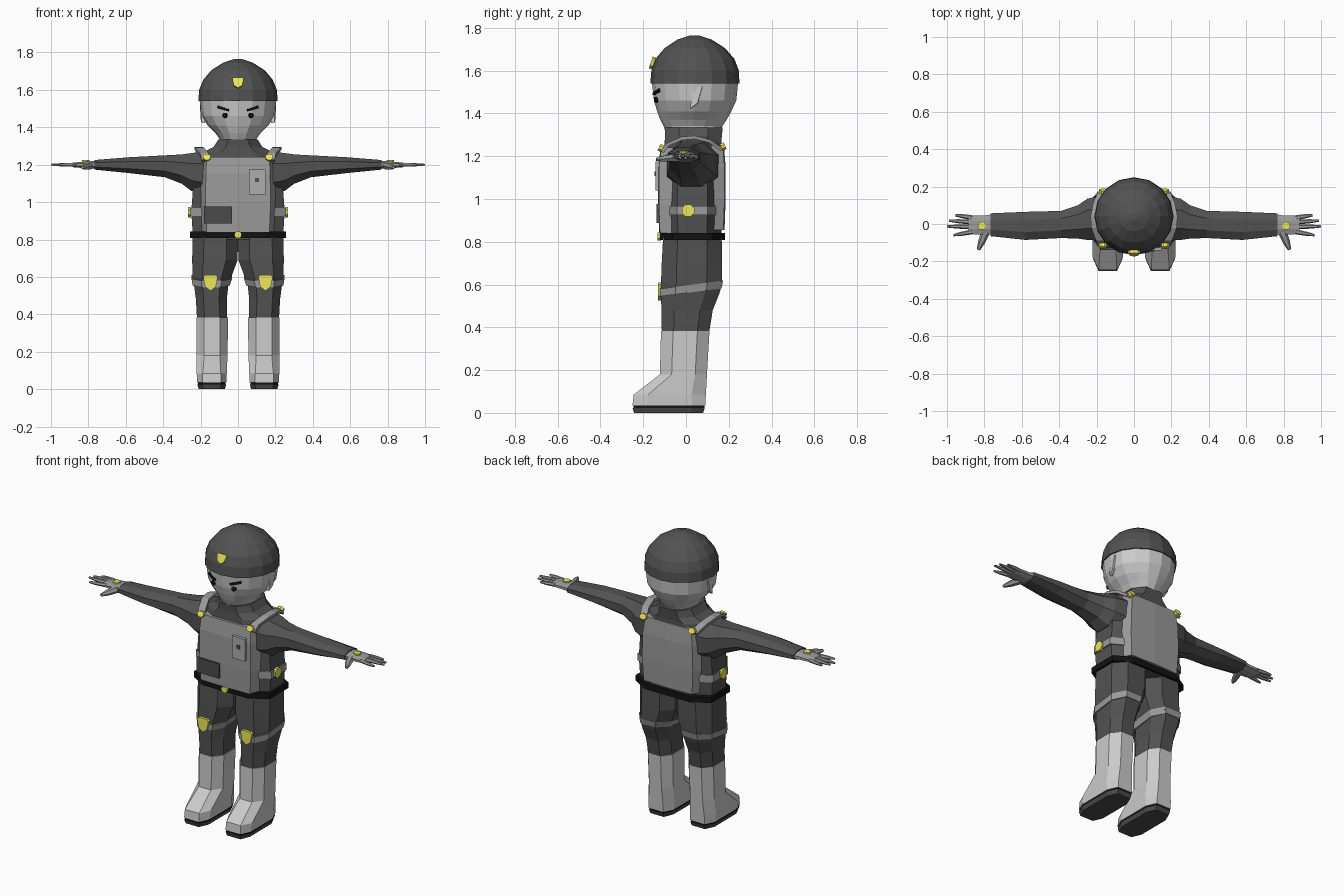
import bpy, bmesh
from math import cos, sin, pi
from mathutils import Vector, Matrix, Euler

if "Cube" in bpy.data.objects:
    bpy.data.objects.remove(bpy.data.objects["Cube"])


def mat(name, r, g, b):
    m = bpy.data.materials.new(name)
    m.diffuse_color = (r, g, b, 1)
    m.use_nodes = True
    m.node_tree.nodes["Principled BSDF"].inputs["Base Color"].default_value = m.diffuse_color
    return m


DARK = mat("dark_cloth", .085, .085, .085)
MID = mat("grey_webbing", .33, .33, .33)
BLACK = mat("black", .006, .006, .006)
YELLOW = mat("yellow", .85, .8, .1)
POCKET = mat("pocket_grey", .07, .07, .07)


def loft(name, rings, m=None, s=1):
    """Skin a list of equal-sized point rings, cap both ends; s=-1 mirrors in x."""
    bm = bmesh.new()
    vr = [[bm.verts.new((p[0] * s, p[1], p[2])) for p in r] for r in rings]
    n = len(vr[0])
    for a, b in zip(vr, vr[1:]):
        for i in range(n):
            bm.faces.new((a[i], a[(i + 1) % n], b[(i + 1) % n], b[i]))
    bm.faces.new(vr[0])
    bm.faces.new(vr[-1])
    bmesh.ops.recalc_face_normals(bm, faces=bm.faces)
    me = bpy.data.meshes.new(name)
    bm.to_mesh(me)
    bm.free()
    ob = bpy.data.objects.new(name, me)
    bpy.context.collection.objects.link(ob)
    if m:
        me.materials.append(m)
    return ob


def octagon(u0, u1, v0, v1, c=.3):
    """Chamfered rectangle, chamfer as a share of each side."""
    cu, cv = (u1 - u0) * c, (v1 - v0) * c
    return [(u0 + cu, v0), (u1 - cu, v0), (u1, v0 + cv), (u1, v1 - cv),
            (u1 - cu, v1), (u0 + cu, v1), (u0, v1 - cv), (u0, v0 + cv)]


def oct_z(z, x0, x1, y0, y1, c=.25, tilt=0):
    return [(x, y, z + tilt * y) for x, y in octagon(x0, x1, y0, y1, c)]


def oct_x(x, y0, y1, z0, z1, c=.28):
    return [(x, y, z) for y, z in octagon(y0, y1, z0, z1, c)]


def oval(z, hx, y0, y1, n=16):
    cy, hy = (y0 + y1) / 2, (y1 - y0) / 2
    return [(hx * sin(2 * pi * i / n), cy - hy * cos(2 * pi * i / n), z) for i in range(n)]


def plate(name, outline, loc, rot, t, m, s=1):
    """Flat outline in local x/z, thickness t in local y, turned and placed."""
    mx = Matrix.Translation(loc) @ Euler(rot).to_matrix().to_4x4()
    loft(name, [[mx @ Vector((u, y, v)) for u, v in outline] for y in (-t / 2, t / 2)], m, s)


def rect(w, h):
    return [(-w / 2, -h / 2), (w / 2, -h / 2), (w / 2, h / 2), (-w / 2, h / 2)]


def shield(w, h):
    return [(0, -h / 2), (w * .36, -h * .25), (w / 2, h * .38), (w * .35, h / 2),
            (-w * .35, h / 2), (-w / 2, h * .38), (-w * .36, -h * .25)]


def ribbon(name, path, w, t, m, s):
    """Strap of width w in x along a path lying roughly in the y/z plane."""
    pts = [Vector(p) for p in path]
    rings = []
    for i, p in enumerate(pts):
        d = pts[min(i + 1, len(pts) - 1)] - pts[max(i - 1, 0)]
        nrm = Vector((0, -d.z, d.y)).normalized() * t / 2
        sx = Vector((w / 2, 0, 0))
        rings.append([p - sx - nrm, p + sx - nrm, p + sx + nrm, p - sx + nrm])
    loft(name, rings, m, s)


def finger(name, a, b, r0, r1, m, s):
    a, b = Vector(a), Vector(b)
    d = (b - a).normalized()
    side = d.cross(Vector((0, 0, 1))).normalized()
    rings = []
    for k, r in ((0, r0), (.6, (r0 * 2 + r1) / 3), (1, r1)):
        c = a.lerp(b, k)
        rings.append([c + side * r * cos(i * pi / 3) + Vector((0, 0, r * .9 * sin(i * pi / 3)))
                      for i in range(6)])
    loft(name, rings, m, s)


# head and helmet
loft("head", [oval(1.30, .095, -.08, .155), oval(1.34, .10, -.105, .17),
              oval(1.37, .122, -.12, .19), oval(1.41, .163, -.135, .212),
              oval(1.46, .194, -.15, .235), oval(1.55, .206, -.16, .244)])
loft("helmet", [oval(1.54, .212, -.167, .25), oval(1.60, .208, -.162, .247),
                oval(1.655, .185, -.143, .226), oval(1.705, .143, -.10, .183),
                oval(1.745, .08, -.04, .12), oval(1.765, .02, .02, .06)], DARK)
plate("helmet_badge", shield(.062, .058), (0, -.157, 1.636), (-.33, 0, 0), .016, YELLOW)

# torso, belt and waist trim
loft("torso", [oct_z(.80, -.24, .24, -.105, .165), oct_z(.95, -.25, .25, -.11, .17),
               oct_z(1.08, -.24, .24, -.11, .172), oct_z(1.20, -.225, .225, -.105, .17),
               oct_z(1.265, -.19, .19, -.10, .165), oct_z(1.295, -.13, .13, -.098, .168),
               oct_z(1.335, -.105, .105, -.10, .172)], DARK)
loft("belt", [oct_z(z, -.257, .257, -.122, .182, .2) for z in (.808, .842)], BLACK)
plate("belt_buckle", octagon(-.02, .02, -.018, .018), (0, -.126, .825), (0, 0, 0), .016, YELLOW)
loft("side_band", [oct_z(z, -.257, .257, -.112, .172) for z in (.925, .968)], MID)


# vest panels front and back
def panel(z, yo, yi, w):
    return [(-w, yi, z), (-w * .86, yo, z), (0, yo * 1.03, z), (w * .86, yo, z), (w, yi, z)]


loft("vest_front", [panel(.84, -.122, -.06, .195), panel(.98, -.127, -.06, .202),
                    panel(1.15, -.127, -.06, .2), panel(1.24, -.115, -.06, .195)], MID)
loft("vest_back", [panel(.855, .175, .12, .19), panel(1.0, .18, .12, .2),
                   panel(1.15, .18, .12, .195), panel(1.25, .172, .12, .18)], MID)
plate("vest_pocket", rect(.15, .09), (-.108, -.13, .932), (0, 0, 0), .018, POCKET)
plate("radio_pouch", rect(.088, .135), (.102, -.133, 1.108), (0, 0, 0), .02,
      mat("pouch_grey", .42, .42, .42))
plate("pouch_button", rect(.022, .022), (.102, -.144, 1.118), (0, 0, 0), .006, DARK)

for s in (-1, 1):
    # face
    plate("eye", octagon(-.013, .013, -.013, .013), (.07, -.139, 1.464), (-.1, 0, .4), .012, BLACK, s)
    plate("brow", [(-.033, -.004), (.03, -.009), (.034, .005), (-.033, .008)],
          (.08, -.137, 1.50), (-.1, -.33, .45), .014, BLACK, s)
    plate("ear", [(-.02, .05), (.025, .05), (.015, -.03), (-.015, -.06)],
          (.19, .045, 1.48), (0, .15, pi / 2 - .15), .018, None, s)

    # shoulder straps and buckles
    ribbon("shoulder_strap", [(.172, -.112, 1.22), (.18, -.085, 1.255), (.205, -.02, 1.283),
                              (.21, .04, 1.288), (.195, .11, 1.27), (.17, .168, 1.23)],
           .046, .016, MID, s)
    plate("front_buckle", octagon(-.021, .021, -.017, .017), (.167, -.117, 1.238), (-.4, 0, 0), .02, YELLOW, s)
    plate("back_buckle", octagon(-.021, .021, -.017, .017), (.165, .174, 1.245), (.4, 0, 0), .02, YELLOW, s)
    plate("side_buckle", octagon(-.029, .029, -.029, .029), (.258, .01, .946), (0, 0, pi / 2), .016, YELLOW, s)

    # arm and hand
    loft("arm", [oct_x(.16, -.09, .155, 1.03, 1.275), oct_x(.25, -.085, .135, 1.06, 1.262),
                 oct_x(.30, -.078, .10, 1.098, 1.255), oct_x(.39, -.075, .07, 1.133, 1.25),
                 oct_x(.58, -.085, .065, 1.155, 1.24), oct_x(.768, -.065, .057, 1.174, 1.225)], DARK, s)
    loft("palm", [oct_x(.755, -.058, .052, 1.18, 1.22), oct_x(.80, -.056, .045, 1.18, 1.218),
                  oct_x(.85, -.056, .046, 1.184, 1.214), oct_x(.885, -.05, .04, 1.187, 1.211)], MID, s)
    for name, y0, tip in (("little_finger", .034, (.955, .047, 1.197)),
                          ("ring_finger", .010, (.99, .018, 1.199)),
                          ("middle_finger", -.015, (1.0, -.013, 1.2)),
                          ("index_finger", -.042, (.965, -.06, 1.199))):
        finger(name, (.865, y0, 1.2), tip, .0135, .006, MID, s)
    finger("thumb", (.79, -.035, 1.195), (.832, -.138, 1.185), .024, .009, MID, s)
    plate("glove_stud", octagon(-.02, .02, -.02, .02), (.815, -.01, 1.219), (pi / 2, 0, 0), .012, YELLOW, s)

    # trouser leg, thigh band and knee pad
    loft("leg", [oct_z(.82, 0, .243, -.107, .167), oct_z(.69, .002, .245, -.114, .168),
                 oct_z(.60, .036, .243, -.117, .168), oct_z(.555, .052, .235, -.117, .155),
                 oct_z(.48, .06, .225, -.115, .125), oct_z(.37, .058, .219, -.113, .107)], DARK, s)
    loft("thigh_band", [oct_z(.56, .044, .243, -.121, .166, tilt=.13),
                        oct_z(.596, .032, .248, -.122, .174, tilt=.13)], MID, s)
    plate("knee_pad", shield(.078, .085), (.147, -.122, .568), (0, 0, 0), .02, YELLOW, s)

    # boot and sole
    loft("boot", [oct_z(.383, .053, .223, -.117, .11), oct_z(.18, .056, .222, -.122, .098),
                  oct_z(.085, .06, .221, -.245, .093, .2), oct_z(.035, .062, .218, -.25, .09, .18)], None, s)
    loft("sole_gap", [oct_z(z, .066, .214, -.245, .086, .18) for z in (.036, .02)], BLACK, s)
    loft("sole", [oct_z(.024, .064, .217, -.25, .088, .18), oct_z(0, .07, .21, -.243, .08, .18)], POCKET, s)
